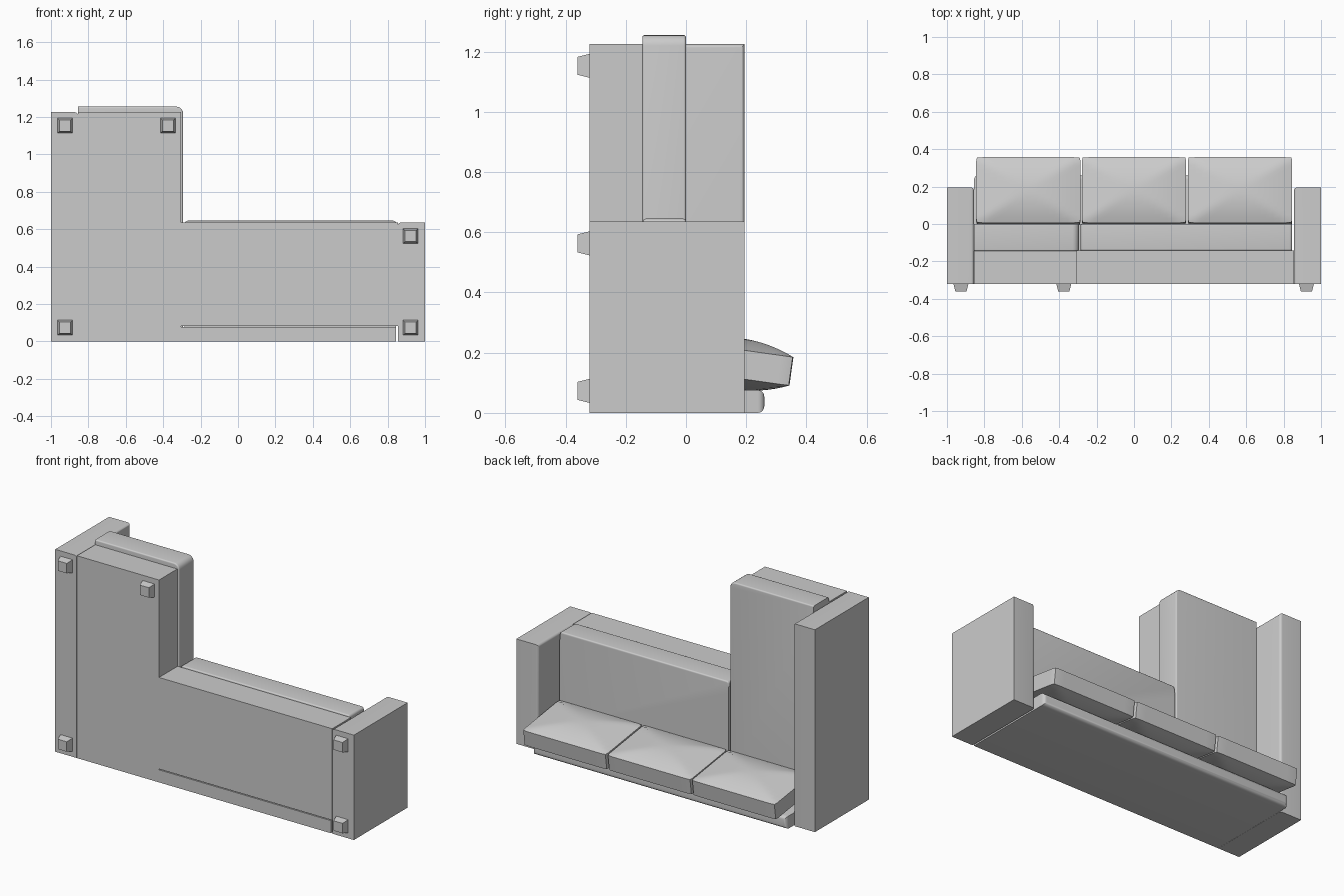
import bpy, bmesh
from math import radians
from mathutils import Matrix, Vector

cube = bpy.data.objects.get("Cube")
if cube:
    bpy.data.objects.remove(cube, do_unlink=True)

# One plain grey for the whole sofa
grey = bpy.data.materials.new("grey fabric")
grey.use_nodes = True
COLOUR = (0.6, 0.6, 0.6, 1)
grey.diffuse_color = COLOUR
grey.node_tree.nodes["Principled BSDF"].inputs["Base Color"].default_value = COLOUR


def finish(name, bm, smooth=True):
    bmesh.ops.recalc_face_normals(bm, faces=bm.faces[:])
    mesh = bpy.data.meshes.new(name)
    bm.to_mesh(mesh)
    bm.free()
    mesh.materials.append(grey)
    obj = bpy.data.objects.new(name, mesh)
    bpy.context.collection.objects.link(obj)
    if smooth:
        bpy.ops.object.select_all(action='DESELECT')
        obj.select_set(True)
        bpy.context.view_layer.objects.active = obj
        bpy.ops.object.shade_smooth_by_angle(angle=radians(35))
    return obj


def block(name, lo, hi, rounds=()):
    """Box between two corners; each round is (radius, edge rule on the edge midpoint from -1 to 1)."""
    lo, hi = Vector(lo), Vector(hi)
    mid, half = (lo + hi) / 2, (hi - lo) / 2
    bm = bmesh.new()
    bmesh.ops.create_cube(bm, size=2)
    for v in bm.verts:
        v.co = mid + v.co * half
    for radius, rule in rounds:
        edges = []
        for e in bm.edges:
            m = (e.verts[0].co + e.verts[1].co) / 2 - mid
            if rule(*(round(m[i] / half[i], 1) for i in range(3))) and e.calc_face_angle(0) > 1:
                edges.append(e)
        bmesh.ops.bevel(bm, geom=edges, offset=radius, segments=5, profile=0.5, affect='EDGES')
    return finish(name, bm)


# Arms, rounded along the inner top and inner front edges
FLOOR, ARM_TOP = -0.32, 0.195
block("right_arm", (-1, FLOOR, 0), (-0.856, ARM_TOP, 1.225),
      [(0.015, lambda x, y, z: x == 1 and (y == 1 or z == 1))])
block("left_arm", (0.856, FLOOR, 0), (1, ARM_TOP, 0.635),
      [(0.015, lambda x, y, z: x == -1 and (y == 1 or z == 1))])

# Back panel and the two base blocks
block("back_panel", (-0.855, FLOOR, 0), (0.846, 0.26, 0.076),
      [(0.022, lambda x, y, z: y == 1)])
block("chaise_base", (-0.855, FLOOR, 0.076), (-0.305, -0.145, 1.225))
block("seat_base", (-0.305, FLOOR, 0.081), (0.855, -0.142, 0.635))

# Seat cushions
block("chaise_cushion", (-0.855, -0.145, 0.076), (-0.294, 0, 1.255),
      [(0.035, lambda x, y, z: x == 1 and z == 1),
       (0.008, lambda x, y, z: abs(y) == 1 and (x > 0.8 or z > 0.8))])
block("seat_cushion", (-0.285, -0.142, 0.076), (0.846, 0, 0.645),
      [(0.015, lambda x, y, z: abs(x) == 1 and z == 1),
       (0.008, lambda x, y, z: abs(y) == 1 and z > 0.8)])


# Back cushions: flat-sided pillows with bulging faces, leaning back
def pillow(name, x, width, height=0.354, depth=0.095, bulge=0.038):
    bm = bmesh.new()
    bmesh.ops.create_cube(bm, size=2)
    bmesh.ops.subdivide_edges(bm, edges=bm.edges[:], cuts=15, use_grid_fill=True)
    for v in bm.verts:
        u, w, t = v.co
        m = max(abs(u), abs(w))
        swell = bulge * (1 - m * m) if abs(t) > 0.99 else 0
        corner = 0.985 if min(abs(u), abs(w)) > 0.99 else 1
        v.co = (u * width / 2 * corner, w * height / 2 * corner,
                t * depth / 2 + (swell if t > 0 else -swell))
    lean = Matrix.Translation((x, 0.175, 0.1625)) @ Matrix.Rotation(radians(-8), 4, 'X')
    bmesh.ops.transform(bm, matrix=lean, verts=bm.verts[:])
    finish(name, bm)


for side, x in (("right", -0.565), ("middle", 0), ("left", 0.567)):
    pillow(side + "_back_cushion", x, 0.558)


# Feet, tapering away from the base
FEET = {"right_rear": (-0.925, 0.073), "right_front": (-0.925, 1.153),
        "chaise_front": (-0.375, 1.153), "left_rear": (0.922, 0.073),
        "left_front": (0.922, 0.563)}
for name, (x, z) in FEET.items():
    bm = bmesh.new()
    bmesh.ops.create_cube(bm, size=2)
    for v in bm.verts:
        size = 0.04 if v.co.y > 0 else 0.03
        v.co = (x + v.co.x * size, FLOOR if v.co.y > 0 else -0.36, z + v.co.z * size)
    finish(name + "_foot", bm, smooth=False)
